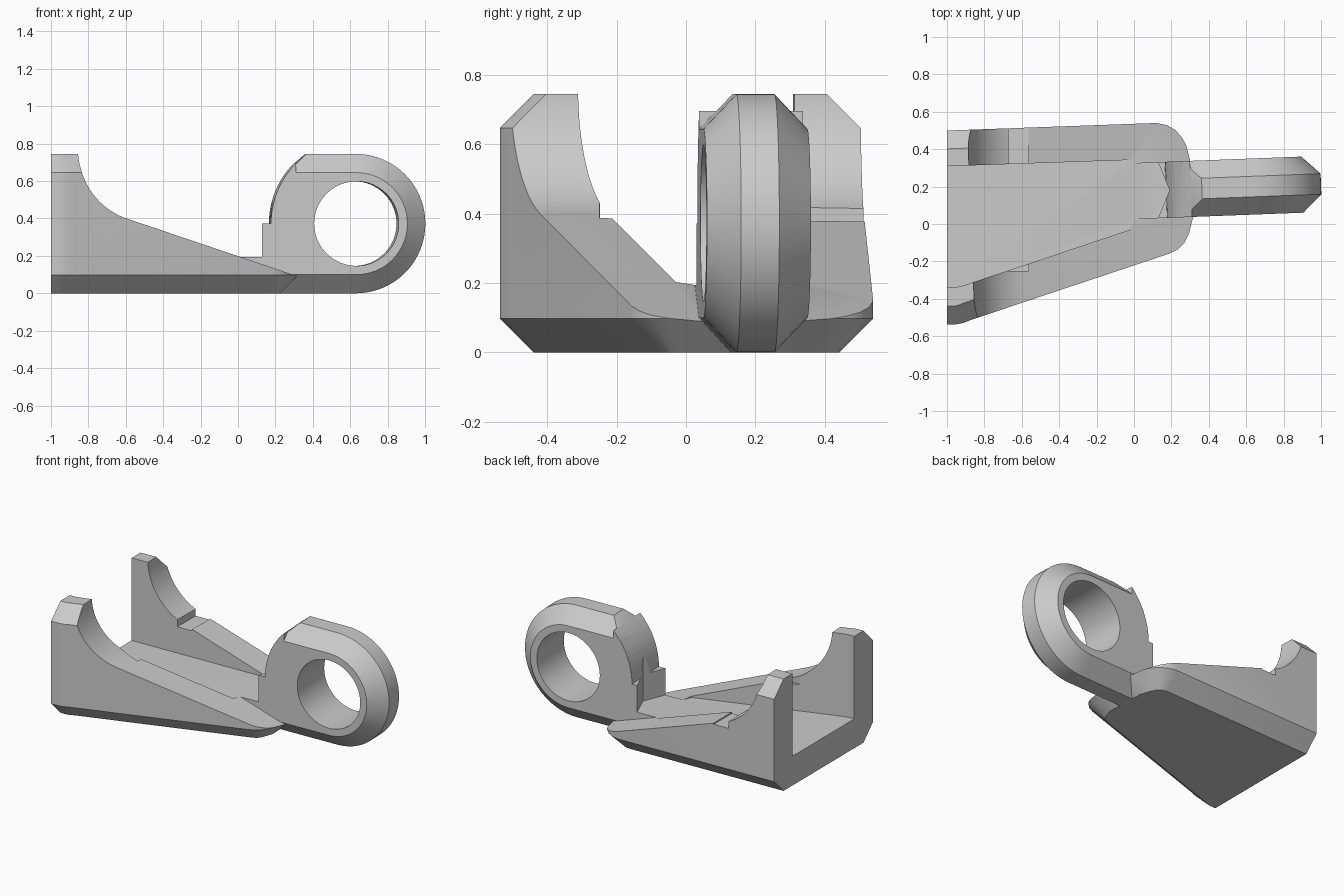
import bpy, bmesh
from math import sin, cos, radians, asin, pi, sqrt
from mathutils import Vector, Matrix

if "Cube" in bpy.data.objects:
    bpy.data.objects.remove(bpy.data.objects["Cube"])

TILT = radians(2.2)
H = 0.745            # overall height
R = H / 2            # eye outer radius
CX, CY, CZ = 0.6275, 0.20, R
R_BACK = 0.457       # rounded rear edge of the lug


def loft(name, rings):
    """Closed solid through matching rings of 3D points."""
    bm = bmesh.new()
    vs = [[bm.verts.new(p) for p in ring] for ring in rings]
    n = len(vs[0])
    for a, b in zip(vs, vs[1:]):
        for i in range(n):
            j = (i + 1) % n
            bm.faces.new((a[i], a[j], b[j], b[i]))
    bm.faces.new(vs[0][::-1])
    bm.faces.new(vs[-1])
    bmesh.ops.recalc_face_normals(bm, faces=bm.faces)
    me = bpy.data.meshes.new(name)
    bm.to_mesh(me)
    bm.free()
    ob = bpy.data.objects.new(name, me)
    bpy.context.collection.objects.link(ob)
    return ob


def slab_y(name, profile, y0, y1):
    return loft(name, [[(x, y, z) for x, z in profile] for y in (y0, y1)])


def slab_z(name, outline, z0, z1):
    return loft(name, [[(x, y, z) for x, y in outline] for z in (z0, z1)])


def box(name, x0, x1, y0, y1, z0, z1):
    return slab_z(name, [(x0, y0), (x1, y0), (x1, y1), (x0, y1)], z0, z1)


def turn(ob, px, py):
    """Tilt the part about a vertical line through (px, py)."""
    p = Matrix.Translation((px, py, 0))
    ob.data.transform(p @ Matrix.Rotation(TILT, 4, 'Z') @ p.inverted())
    return ob


def arc(cx, cz, r, a0, a1, n):
    return [(cx + r * cos(a0 + (a1 - a0) * i / n), cz + r * sin(a0 + (a1 - a0) * i / n))
            for i in range(n + 1)]


def inset(pts, d):
    """Move a counter-clockwise outline inward by d."""
    out = []
    for i, p in enumerate(pts):
        p, a, b = Vector(p), Vector(pts[i - 1]), Vector(pts[(i + 1) % len(pts)])
        e, f = (p - a).normalized(), (b - p).normalized()
        n1, n2 = Vector((-e.y, e.x)), Vector((-f.y, f.x))
        out.append(p + (n1 + n2) * d / (1 + n1.dot(n2)))
    return out


def combine(target, tool, op):
    tool.hide_render = True
    m = target.modifiers.new(op.lower(), 'BOOLEAN')
    m.operation, m.solver, m.object = op, 'EXACT', tool
    bpy.context.view_layer.objects.active = target
    bpy.ops.object.modifier_apply(modifier=m.name)
    bpy.data.objects.remove(tool)


# body block with chamfered bottom and top edges
outline = [(-1.3, -0.537), (-0.955, -0.537), (-0.915, -0.53), (-0.87, -0.512),
           (0.19, -0.158), (0.235, -0.135), (0.27, -0.10), (0.29, -0.06),
           (0.322, 0.03), (0.31, 0.33), (0.28, 0.42), (0.255, 0.465),
           (0.22, 0.503), (0.175, 0.529), (0.12, 0.54), (-1.3, 0.489)]
rings = [[(p[0], p[1], z) for p in inset(outline, d)]
         for z, d in ((0, 0.098), (0.098, 0), (H - 0.098, 0), (H, 0.098))]
bracket = loft("bracket", rings)
combine(bracket, box("end_cutter", -2, -1, -1, 1, -1, 2), 'DIFFERENCE')

# scooped and sloping wall tops
wall = arc(-0.475, 0.76, 0.38, pi, radians(251.6), 20)
wall += [(0.6, wall[-1][1] - (wall[-1][0] * -1 + 0.6) / 3), (0.6, 1), (-0.855, 1)]
combine(bracket, turn(slab_y("wall_cutter", wall, -1.2, 1.2), 0, -0.4), 'DIFFERENCE')
combine(bracket, box("step_cutter", -0.67, -0.565, -0.25, 0.8, 0.37, 0.9), 'DIFFERENCE')

# lug root: full-width part with a rounded rear edge
top_a = pi - asin(sqrt(R_BACK ** 2 - (CX - 0.305) ** 2) / R_BACK)
root = [(-0.1, 0.1), (0.305, 0.1)] + arc(CX, CZ, R_BACK, top_a, pi, 12)
root += [(0.12, CZ), (0.12, 0.25), (-0.1, 0.25)]
combine(bracket, turn(slab_y("lug_root", root, CY - 0.15, CY + 0.15), CX, CY), 'UNION')

# lug eye: chamfered plate with a round end
eye_rings = []
for y, d in ((-0.15, 0.1), (-0.055, 0), (0.055, 0), (0.15, 0.1)):
    r = R - d
    ring = arc(CX, CZ, r, -pi / 2, pi / 2, 40)
    ring += arc(CX, CZ, R_BACK, pi - asin(r / R_BACK), pi, 12)
    ring.append((CX - R_BACK, CZ - r))
    eye_rings.append([(x, CY + y, z) for x, z in ring])
combine(bracket, turn(loft("lug_eye", eye_rings), CX, CY), 'UNION')

# channel between the walls, ending in a V notch in the lug
channel = [(-1.2, -0.34), (-0.96, -0.34), (-0.9, -0.325), (-0.02, -0.03), (0.0, 0.02),
           (0.125, 0.022), (0.19, 0.18), (0.125, 0.34), (-0.03, 0.342), (-1.2, 0.302)]
combine(bracket, slab_z("channel_cutter", channel, 0.195, 1), 'DIFFERENCE')

# pin hole
hole = arc(CX, CZ, 0.226, 0, 2 * pi, 64)[:-1]
combine(bracket, turn(slab_y("hole_cutter", hole, -0.6, 1), CX, CY), 'DIFFERENCE')

bpy.ops.object.select_all(action='DESELECT')
bracket.select_set(True)
bpy.context.view_layer.objects.active = bracket
bpy.ops.object.shade_smooth_by_angle(angle=radians(20))
